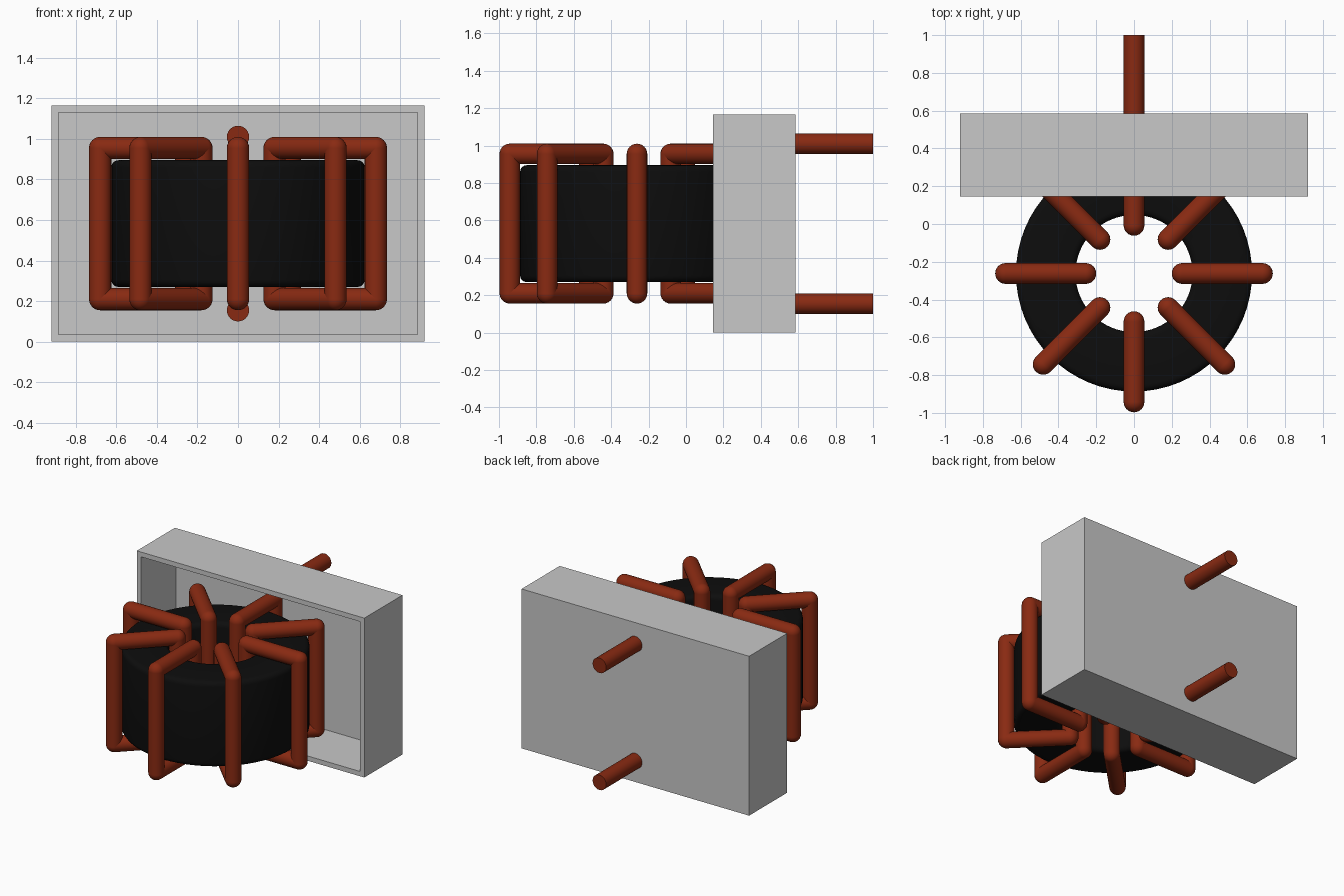
import bpy, bmesh, math
from mathutils import Vector, Matrix

if "Cube" in bpy.data.objects:
    bpy.data.objects.remove(bpy.data.objects["Cube"], do_unlink=True)


def material(name, rgb, rough):
    m = bpy.data.materials.new(name)
    m.use_nodes = True
    m.diffuse_color = (*rgb, 1)
    bsdf = m.node_tree.nodes["Principled BSDF"]
    bsdf.inputs["Base Color"].default_value = (*rgb, 1)
    bsdf.inputs["Roughness"].default_value = rough
    return m


GREY = material("light grey plastic", (0.58, 0.58, 0.58), 0.5)
BLACK = material("black ferrite", (0.004, 0.004, 0.004), 0.5)
COPPER = material("copper red", (0.25, 0.023, 0.006), 0.5)


def finish(name, bm, mat, smooth=True):
    bmesh.ops.recalc_face_normals(bm, faces=bm.faces)
    mesh = bpy.data.meshes.new(name)
    bm.to_mesh(mesh)
    bm.free()
    mesh.materials.append(mat)
    ob = bpy.data.objects.new(name, mesh)
    bpy.context.collection.objects.link(ob)
    if smooth:
        bpy.ops.object.select_all(action='DESELECT')
        ob.select_set(True)
        bpy.context.view_layer.objects.active = ob
        bpy.ops.object.shade_smooth_by_angle(angle=math.radians(40))
    return ob


def rod(bm, a, b, r):
    a, b = Vector(a), Vector(b)
    d = b - a
    mat = Matrix.Translation((a + b) / 2) @ d.to_track_quat('Z', 'Y').to_matrix().to_4x4()
    bmesh.ops.create_cone(bm, cap_ends=True, segments=24, radius1=r, radius2=r,
                          depth=d.length, matrix=mat)


CENTRE = Vector((0, -0.262, 0))
WIRE = 0.055

# Housing: a box with an open front, hollowed by an inset and a push inwards
X, Y0, Y1, H, WALL = 0.92, 0.145, 0.585, 1.165, 0.035
bm = bmesh.new()
bmesh.ops.create_cube(bm, size=1, matrix=Matrix.Translation((0, (Y0 + Y1) / 2, H / 2))
                      @ Matrix.Diagonal((2 * X, Y1 - Y0, H, 1)))
bm.normal_update()
front = [f for f in bm.faces if f.normal.y < -0.9]
bmesh.ops.inset_region(bm, faces=front, thickness=WALL, use_even_offset=True)
new = bmesh.ops.extrude_discrete_faces(bm, faces=front)["faces"]
bmesh.ops.translate(bm, verts=new[0].verts[:], vec=(0, Y1 - Y0 - WALL, 0))
finish("housing", bm, GREY, smooth=False)

# Core: rounded rectangular section spun into a ring
R_IN, R_OUT, Z0, Z1, B = 0.31, 0.625, 0.27, 0.895, 0.035
profile = []
for cx, cz, start in ((R_OUT - B, Z1 - B, 0), (R_IN + B, Z1 - B, 90),
                      (R_IN + B, Z0 + B, 180), (R_OUT - B, Z0 + B, 270)):
    for k in range(5):
        t = math.radians(start + 22.5 * k)
        profile.append((cx + B * math.cos(t), cz + B * math.sin(t)))
bm = bmesh.new()
verts = [bm.verts.new((r, 0, z)) for r, z in profile]
edges = [bm.edges.new((verts[i - 1], verts[i])) for i in range(len(verts))]
bmesh.ops.spin(bm, geom=verts + edges, cent=(0, 0, 0), axis=(0, 0, 1),
               angle=2 * math.pi, steps=64, use_merge=True)
bmesh.ops.remove_doubles(bm, verts=bm.verts, dist=1e-4)
bmesh.ops.translate(bm, verts=bm.verts, vec=CENTRE)
finish("ring_core", bm, BLACK)

# Windings: eight rectangular wire loops with round corners
for i in range(8):
    bm = bmesh.new()
    corners = [Vector(c) for c in ((0.255, 0, 0.21), (0.68, 0, 0.21),
                                   (0.68, 0, 0.955), (0.255, 0, 0.955))]
    for k, c in enumerate(corners):
        rod(bm, corners[k - 1], c, WIRE)
        bmesh.ops.create_uvsphere(bm, u_segments=24, v_segments=12, radius=WIRE,
                                  matrix=Matrix.Translation(c))
    bm.transform(Matrix.Translation(CENTRE) @ Matrix.Rotation(math.radians(45 * i), 4, 'Z'))
    finish(f"winding_{i + 1}", bm, COPPER)

# Terminal pins through the back of the housing
for name, z in (("lower_pin", 0.155), ("upper_pin", 1.01)):
    bm = bmesh.new()
    rod(bm, (0, 0.42, z), (0, 1.0, z), WIRE)
    finish(name, bm, COPPER)
